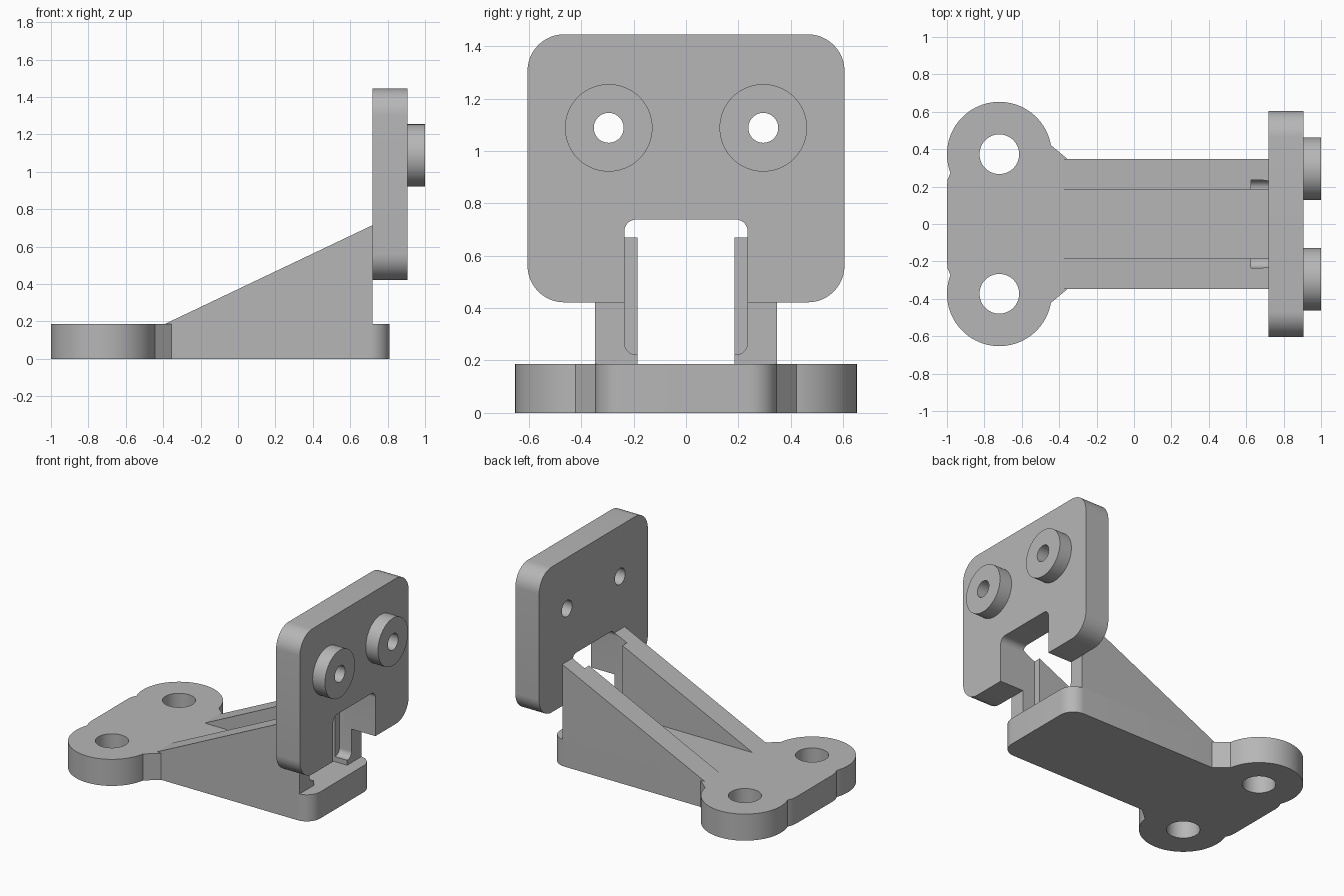
import bpy, bmesh
from math import sin, cos, radians

if "Cube" in bpy.data.objects:
    bpy.data.objects.remove(bpy.data.objects["Cube"], do_unlink=True)

grey = bpy.data.materials.new("plain grey")
grey.use_nodes = True
colour = (0.47, 0.47, 0.47, 1)
grey.diffuse_color = colour
grey.node_tree.nodes["Principled BSDF"].inputs["Base Color"].default_value = colour


def arc(cx, cy, r, start, end, steps=12):
    angles = [radians(start + (end - start) * i / steps) for i in range(steps + 1)]
    return [(cx + r * cos(a), cy + r * sin(a)) for a in angles]


def rounded_rect(x0, x1, y0, y1, r):
    corners = [(x1 - r, y1 - r), (x0 + r, y1 - r), (x0 + r, y0 + r), (x1 - r, y0 + r)]
    return [p for i, (x, y) in enumerate(corners) for p in arc(x, y, r, 90 * i, 90 * i + 90)]


def circle(cx, cy, r):
    return arc(cx, cy, r, 0, 360, 64)[:-1]


def prism(name, outline, axis, lo, hi):
    """Extrude a flat outline along one axis."""
    place = {"x": lambda a, b, t: (t, a, b),
             "y": lambda a, b, t: (a, t, b),
             "z": lambda a, b, t: (a, b, t)}[axis]
    bm = bmesh.new()
    ends = [[bm.verts.new(place(a, b, t)) for a, b in outline] for t in (lo, hi)]
    for ring in ends:
        bm.faces.new(ring)
    n = len(outline)
    for i in range(n):
        j = (i + 1) % n
        bm.faces.new((ends[0][i], ends[0][j], ends[1][j], ends[1][i]))
    bmesh.ops.recalc_face_normals(bm, faces=bm.faces[:])
    mesh = bpy.data.meshes.new(name)
    bm.to_mesh(mesh)
    bm.free()
    obj = bpy.data.objects.new(name, mesh)
    mesh.materials.append(grey)
    bpy.context.collection.objects.link(obj)
    return obj


def select_only(obj):
    bpy.ops.object.select_all(action="DESELECT")
    obj.select_set(True)
    bpy.context.view_layer.objects.active = obj


def finish(obj, cutters=()):
    """Cut the openings, then smooth the rounded sides."""
    select_only(obj)
    for cutter in cutters:
        mod = obj.modifiers.new("opening", "BOOLEAN")
        mod.operation = "DIFFERENCE"
        mod.solver = "EXACT"
        mod.object = cutter
        bpy.ops.object.modifier_apply(modifier=mod.name)
    bpy.ops.object.shade_smooth_by_angle(angle=radians(30))


base_top = 0.187
plate_back, plate_front = 0.72, 0.905

# Cutters: floor holes, plate holes and the rounded slot
floor_holes = [prism("floor_hole_cutter", circle(-0.72, s * 0.373, 0.106), "z", -0.1, 0.4)
               for s in (-1, 1)]
plate_holes = [prism("plate_hole_cutter", circle(s * 0.295, 1.088, 0.057), "x", 0.5, 1.2)
               for s in (-1, 1)]
slot = prism("slot_cutter", rounded_rect(-0.235, 0.235, 0.222, 0.738, 0.045), "x", 0.625, 1.2)

# Base: two round lugs, a flared neck and a bar with rounded end
half = [(-1, 0.2), (-0.996, 0.24)]
half += arc(-0.72, 0.373, 0.28, 201, 10, 48)
half += [(-0.355, 0.347)]
half += arc(0.705, 0.242, 0.105, 90, 0)
base = prism("base", half + [(x, -y) for x, y in reversed(half)], "z", 0, base_top)
finish(base, floor_holes)

# Sloping side ribs
slope = [(-0.39, base_top), (plate_back, base_top), (plate_back, 0.715)]
for side, s in (("right", -1), ("left", 1)):
    rib = prism(side + "_rib", slope, "y", *sorted((s * 0.185, s * 0.347)))
    finish(rib, [slot])

# Upright plate
plate = prism("mounting_plate", rounded_rect(-0.605, 0.605, 0.422, 1.445, 0.14),
              "x", plate_back, plate_front)
finish(plate, [slot] + plate_holes)

# Raised bosses around the plate holes
for side, s, hole in (("right", -1, plate_holes[0]), ("left", 1, plate_holes[1])):
    boss = prism(side + "_boss", circle(s * 0.295, 1.088, 0.167), "x", plate_front, 1.0)
    finish(boss, [hole])

for cutter in floor_holes + plate_holes + [slot]:
    bpy.data.objects.remove(cutter, do_unlink=True)
